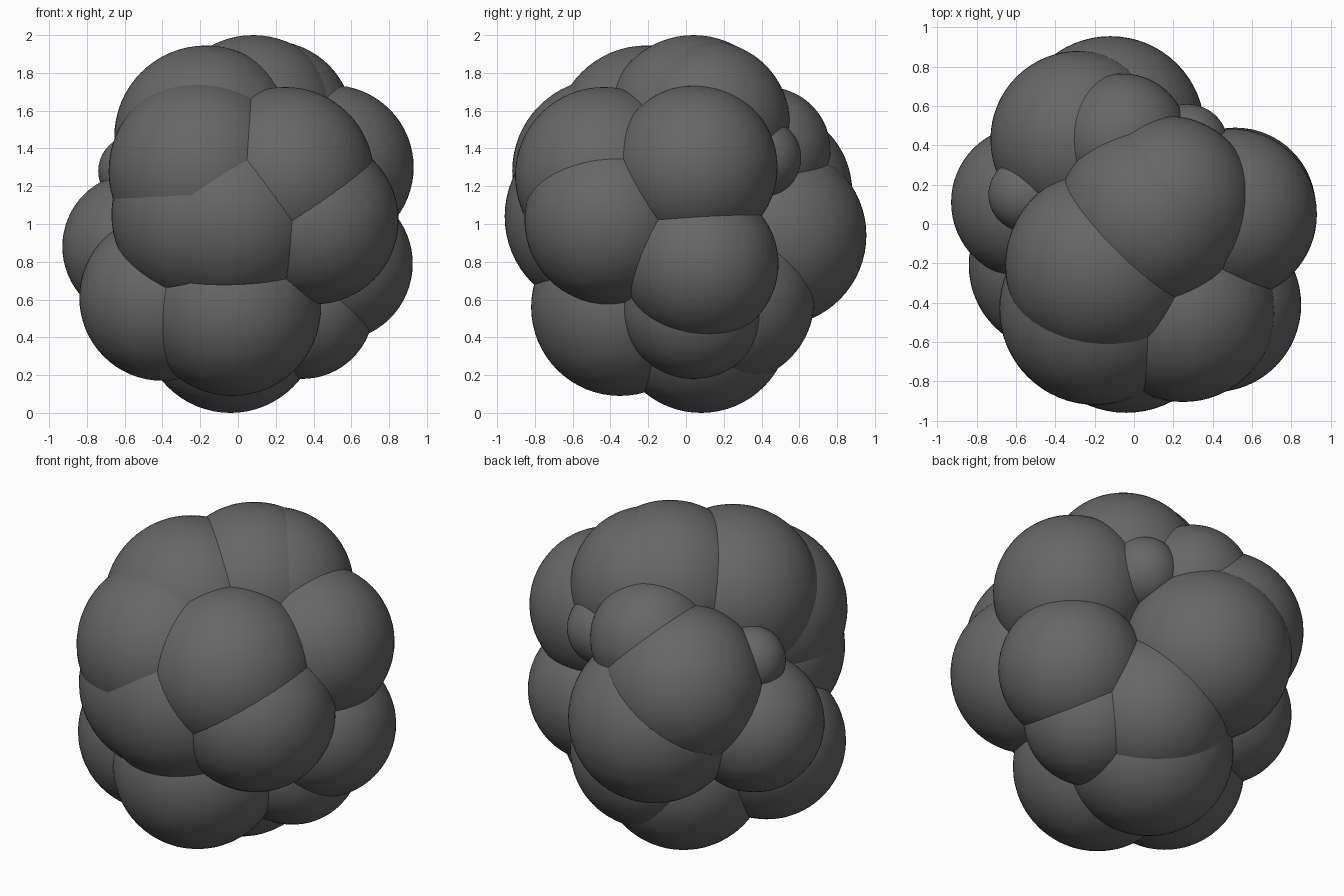
import bpy

if "Cube" in bpy.data.objects:
    bpy.data.objects.remove(bpy.data.objects["Cube"])

# single dark grey colour
grey = bpy.data.materials.new("dark_grey")
grey.diffuse_color = (0.135, 0.135, 0.135, 1.0)
grey.use_nodes = True
grey.node_tree.nodes["Principled BSDF"].inputs["Base Color"].default_value = grey.diffuse_color


def ball(name, x, y, z, r):
    """One smooth sphere of the cluster."""
    bpy.ops.mesh.primitive_uv_sphere_add(segments=64, ring_count=32, radius=r, location=(x, y, z))
    ob = bpy.context.object
    ob.name = ob.data.name = name
    ob.data.materials.append(grey)
    bpy.ops.object.shade_smooth()
    return ob


BALLS = {
    # upper layer
    "top_ball": (0.08, 0.04, 1.53, 0.47),
    "top_right_ball": (0.17, 0.11, 1.53, 0.44),
    "upper_left_ball": (-0.17, -0.21, 1.46, 0.485),
    "upper_back_ball": (-0.06, 0.43, 1.39, 0.335),
    "upper_right_ball": (0.495, 0.05, 1.30, 0.435),
    # front
    "front_left_upper_ball": (-0.195, -0.43, 1.28, 0.49),
    "front_right_upper_ball": (0.25, -0.435, 1.255, 0.47),
    "front_left_ball": (-0.185, -0.43, 1.05, 0.485),
    "front_middle_ball": (-0.04, -0.46, 1.04, 0.50),
    "front_right_ball": (0.405, -0.41, 1.02, 0.445),
    "front_lower_ball": (-0.03, -0.35, 0.56, 0.47),
    # left side
    "lower_left_ball": (-0.40, -0.21, 0.61, 0.44),
    "left_ball": (-0.54, 0.11, 0.88, 0.39),
    "small_left_ball": (-0.55, 0.15, 1.28, 0.19),
    # back
    "back_left_ball": (-0.28, 0.43, 1.17, 0.45),
    "back_ball": (-0.12, 0.475, 0.94, 0.48),
    "back_lower_ball": (0.08, 0.24, 0.60, 0.44),
    "small_back_ball": (0.27, 0.40, 1.35, 0.21),
    # right side and base
    "right_ball": (0.515, 0.08, 0.79, 0.41),
    "lower_right_ball": (0.34, 0.04, 0.56, 0.38),
    "bottom_ball": (-0.04, 0.08, 0.47, 0.47),
}

for name, values in BALLS.items():
    ball(name, *values)
